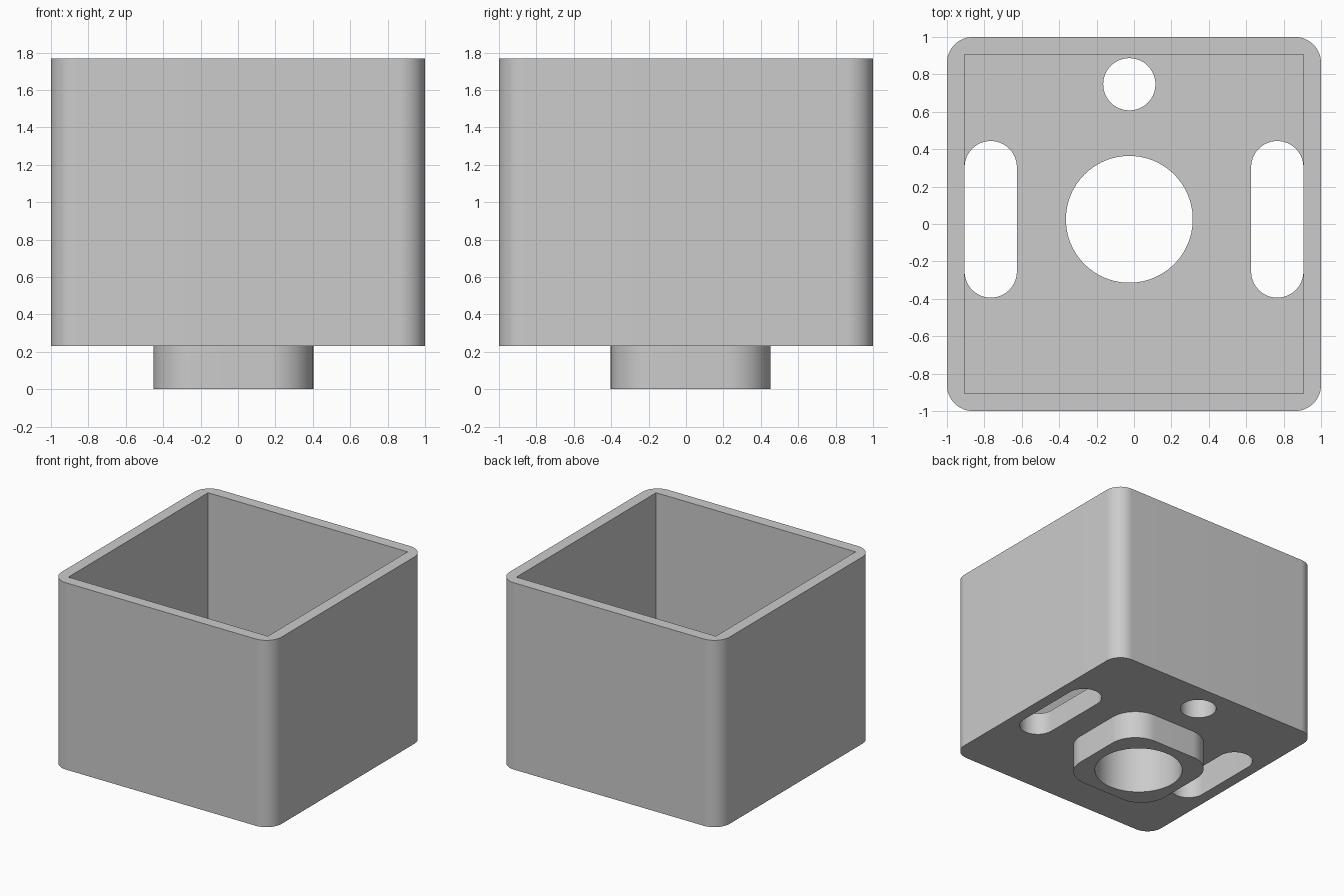
import bpy
import bmesh
from math import sin, cos, pi, radians

cube = bpy.data.objects.get("Cube")
if cube:
    bpy.data.objects.remove(cube, do_unlink=True)

UNIT = 2 / 43                   # the housing is 43 units wide
FLOOR_Z, TOP_Z = 5 * UNIT, 38 * UNIT
THICK, WALL = 4 * UNIT, 2 * UNIT
CX, CY = -0.025, 0.025          # offset axis shared by the collar and holes

grey = bpy.data.materials.new("light grey")
grey.use_nodes = True
colour = (0.6, 0.6, 0.6, 1)
grey.diffuse_color = colour
grey.node_tree.nodes["Principled BSDF"].inputs["Base Color"].default_value = colour


def prism(name, x, y, half_x, half_y, radius, z0, z1, steps=24):
    """Upright prism with a rounded rectangular outline."""
    bm = bmesh.new()
    verts = []
    for corner, (sx, sy) in enumerate([(1, 1), (-1, 1), (-1, -1), (1, -1)]):
        px, py = x + sx * (half_x - radius), y + sy * (half_y - radius)
        for i in range(steps + 1 if radius else 1):
            a = (corner + i / steps) * pi / 2
            verts.append(bm.verts.new((px + radius * cos(a), py + radius * sin(a), z0)))
    bm.faces.new(verts)
    bmesh.ops.remove_doubles(bm, verts=bm.verts[:], dist=1e-4)
    result = bmesh.ops.extrude_face_region(bm, geom=bm.faces[:])
    top = [v for v in result["geom"] if isinstance(v, bmesh.types.BMVert)]
    bmesh.ops.translate(bm, verts=top, vec=(0, 0, z1 - z0))
    bmesh.ops.recalc_face_normals(bm, faces=bm.faces[:])
    mesh = bpy.data.meshes.new(name)
    bm.to_mesh(mesh)
    bm.free()
    mesh.materials.append(grey)
    obj = bpy.data.objects.new(name, mesh)
    bpy.context.collection.objects.link(obj)
    return obj


def combine(target, tool, operation):
    """Apply a boolean and remove the tool object."""
    tool.hide_render = True
    bpy.context.view_layer.objects.active = target
    mod = target.modifiers.new(tool.name, "BOOLEAN")
    mod.operation, mod.solver, mod.object = operation, "EXACT", tool
    bpy.ops.object.modifier_apply(modifier=mod.name)
    bpy.data.objects.remove(tool, do_unlink=True)


# Open-topped housing with square inner corners
housing = prism("housing", 0, 0, 1, 1, 3 * UNIT, FLOOR_Z, TOP_Z)
inner = 1 - WALL
combine(housing, prism("cavity", 0, 0, inner, inner, 0, FLOOR_Z + THICK, TOP_Z + 0.2), "DIFFERENCE")

# Rounded collar under the floor
combine(housing, prism("collar", CX, CY, 0.4275, 0.4275, 5 * UNIT, 0, FLOOR_Z + THICK / 2), "UNION")

# Openings: main bore, small hole and two side slots
hole = 3 * UNIT
openings = [
    ("bore", CX, CY, 0.339, 0.339, 0.339),
    ("small_hole", CX, 0.747, hole, hole, hole),
    ("left_slot", 0.766, CY, hole, 9 * UNIT, hole),
    ("right_slot", -0.766, CY, hole, 9 * UNIT, hole),
]
for name, x, y, half_x, half_y, radius in openings:
    cutter = prism(name, x, y, half_x, half_y, radius, -0.1, FLOOR_Z + THICK + 0.1)
    combine(housing, cutter, "DIFFERENCE")

# Smooth the curves, keep the edges sharp
bpy.ops.object.select_all(action="DESELECT")
housing.select_set(True)
bpy.context.view_layer.objects.active = housing
bpy.ops.object.shade_smooth_by_angle(angle=radians(30))
